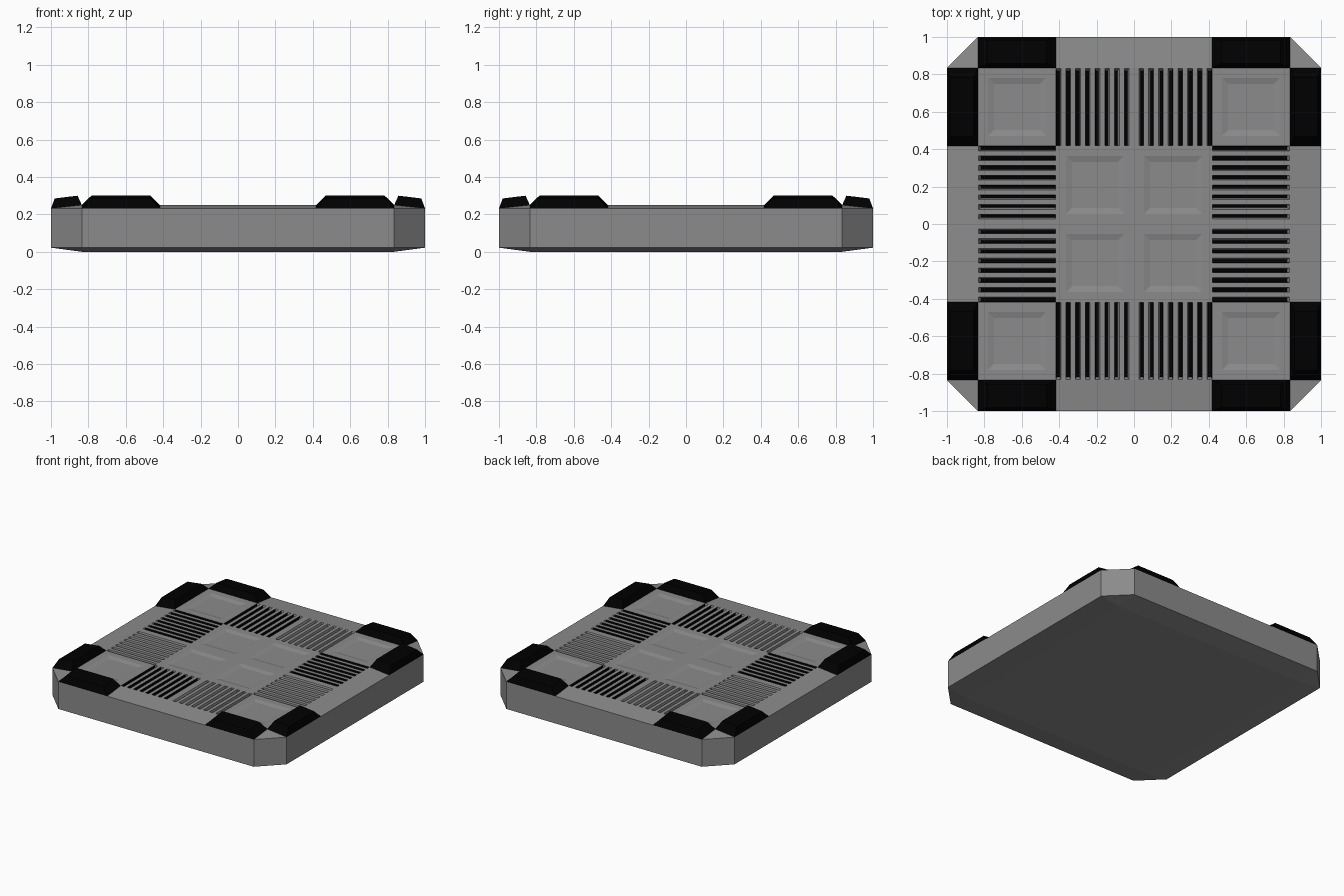
import bpy, bmesh

if "Cube" in bpy.data.objects:
    bpy.data.objects.remove(bpy.data.objects["Cube"])

IN, OUT = 0.835, 1.0          # inner square and outer edge half sizes
CELL = IN / 2                 # tile size
Z_TOP, Z_RIM_HI, Z_RIM_LO = 0.25, 0.232, 0.022


def material(name, v):
    m = bpy.data.materials.new(name)
    m.diffuse_color = (v, v, v, 1)
    m.use_nodes = True
    m.node_tree.nodes["Principled BSDF"].inputs["Base Color"].default_value = m.diffuse_color
    return m


black = material("black", 0.0)
grey = material("dark grey", 0.26)


def finish(bm, name, mat, mirror=False):
    me = bpy.data.meshes.new(name)
    bm.to_mesh(me)
    bm.free()
    ob = bpy.data.objects.new(name, me)
    bpy.context.collection.objects.link(ob)
    me.materials.append(mat)
    if mirror:
        m = ob.modifiers.new("mirror", 'MIRROR')
        m.use_axis = (True, True, False)
    return ob


def rect(bm, x0, x1, y0, y1, z):
    return [bm.verts.new((x, y, z)) for x, y in ((x0, y0), (x1, y0), (x1, y1), (x0, y1))]


def ring(bm, a, b, skip=None):
    n = len(a)
    for i in range(n):
        if i != skip:
            j = (i + 1) % n
            bm.faces.new((a[i], a[j], b[j], b[i]))


# plate body: chamfered-corner slab with sloping rims above and below
bm = bmesh.new()
outline = [(-IN, -OUT), (IN, -OUT), (OUT, -IN), (OUT, IN),
           (IN, OUT), (-IN, OUT), (-OUT, IN), (-OUT, -IN)]
low = [bm.verts.new((x, y, Z_RIM_LO)) for x, y in outline]
high = [bm.verts.new((x, y, Z_RIM_HI)) for x, y in outline]
ring(bm, low, high)
for loop, z in ((low, 0), (high, Z_TOP)):
    sq = rect(bm, -IN, IN, -IN, IN, z)
    for k in range(4):
        a, b = loop[2 * k], loop[2 * k + 1]
        c = loop[(2 * k + 2) % 8]
        p, q = sq[k], sq[(k + 1) % 4]
        bm.faces.new((a, b, q, p))
        bm.faces.new((b, c, q))
    if z == 0:
        bm.faces.new(sq)
bmesh.ops.recalc_face_normals(bm, faces=bm.faces)
finish(bm, "plate_body", grey)

# deck (one quadrant, mirrored): shallow recessed square panels
deck, slots = bmesh.new(), bmesh.new()
for c in (0, CELL):
    m, w, d = 0.054, 0.032, 0.008
    e = c + CELL
    outer = rect(deck, c, e, c, e, Z_TOP)
    lip = rect(deck, c + m, e - m, c + m, e - m, Z_TOP)
    floor = rect(deck, c + m + w, e - m - w, c + m + w, e - m - w, Z_TOP - d)
    ring(deck, outer, lip)
    ring(deck, lip, floor)
    deck.faces.new(floor)


def oriented(u0, u1, v0, v1, along_y):
    return (u0, u1, v0, v1) if along_y else (v0, v1, u0, u1)


# grates: grey slot walls, black floor and black outer wall, narrowing to the middle
pitch = CELL / 8
for along_y in (True, False):
    outer_side = 1 if along_y else 2
    for i in range(8):
        u0, u1 = i * pitch, (i + 1) * pitch
        cell = oriented(u0, u1, CELL, IN, along_y)
        mouth = oriented(u0 + 0.026, u1 - 0.001, CELL + 0.002, IN - 0.004, along_y)
        base = oriented(u0 + 0.036 - i * 0.001, u1 - 0.003, CELL + 0.003, IN - 0.016, along_y)
        lip = rect(deck, *mouth, Z_TOP)
        ring(deck, rect(deck, *cell, Z_TOP), lip)
        ring(deck, lip, rect(deck, *base, Z_TOP - 0.025), skip=outer_side)
        top = rect(slots, *mouth, Z_TOP)
        floor = rect(slots, *base, Z_TOP - 0.025)
        s, t = outer_side, (outer_side + 1) % 4
        slots.faces.new((top[s], top[t], floor[t], floor[s]))
        slots.faces.new(floor)
finish(deck, "deck_panels", grey, mirror=True)
bmesh.ops.delete(slots, geom=[v for v in slots.verts if not v.link_faces], context='VERTS')
finish(slots, "grate_slots", black, mirror=True)

# black bumper pads beside each corner, tapered and following the rim slope
bm = bmesh.new()
for along_x in (True, False):
    bottom = ((CELL, IN, Z_TOP), (IN, IN, Z_TOP), (IN, OUT, Z_RIM_HI), (CELL, OUT, Z_RIM_HI))
    top = ((0.468, 0.858, 0.30), (0.784, 0.858, 0.30), (0.784, 0.98, 0.285), (0.468, 0.98, 0.285))
    a, b = ([bm.verts.new((x, y, z) if along_x else (y, x, z)) for x, y, z in pts]
            for pts in (bottom, top))
    ring(bm, a, b)
    bm.faces.new(a)
    bm.faces.new(b)
bmesh.ops.recalc_face_normals(bm, faces=bm.faces)
finish(bm, "corner_bumpers", black, mirror=True)
